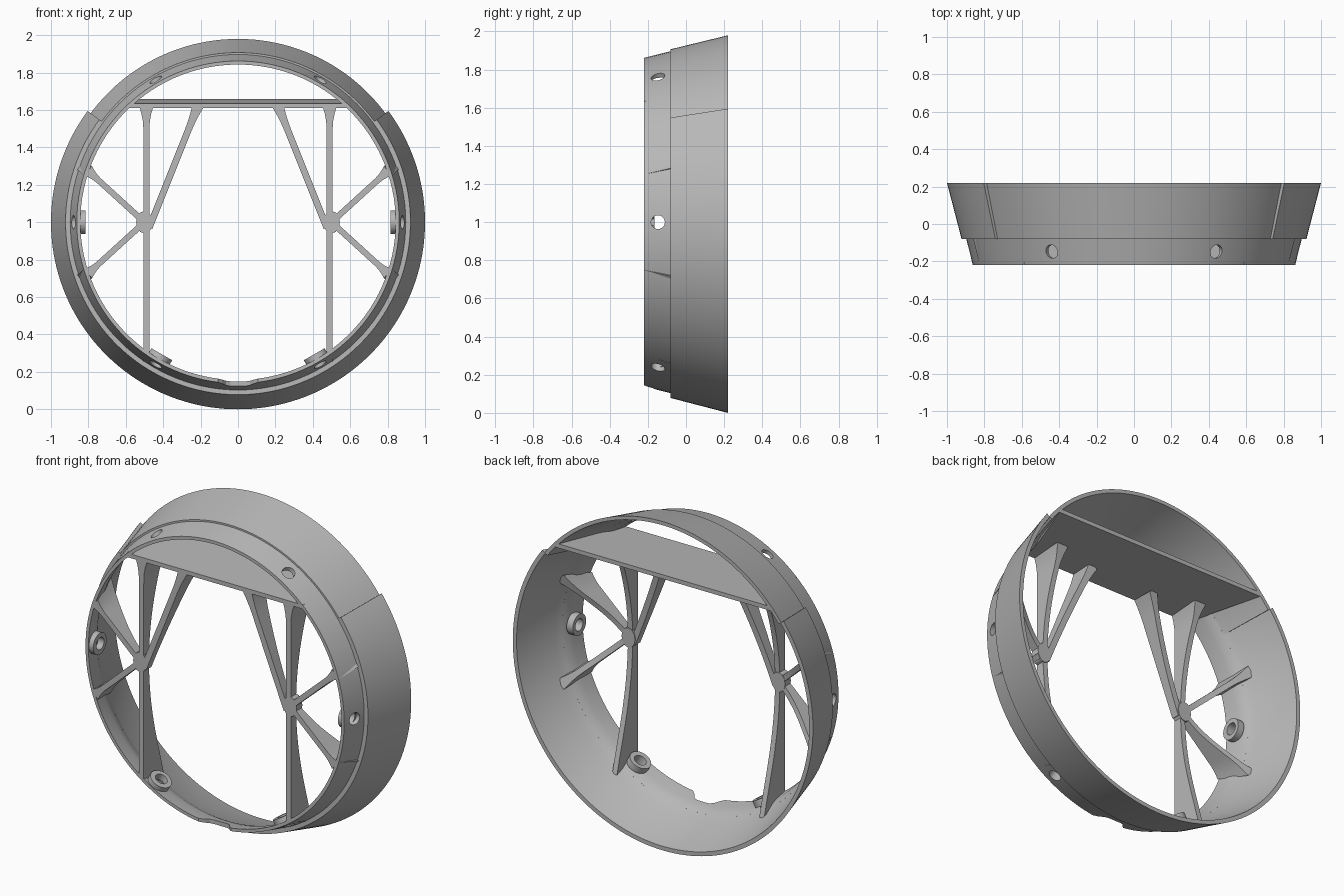
import bpy, bmesh
from math import cos, sin, radians, pi, sqrt
from mathutils import Vector, Matrix

cube = bpy.data.objects.get("Cube")
if cube:
    bpy.data.objects.remove(cube)

grey = bpy.data.materials.new("plain grey")
grey.use_nodes = True
grey.diffuse_color = (0.48, 0.48, 0.48, 1)
grey.node_tree.nodes["Principled BSDF"].inputs["Base Color"].default_value = (0.48, 0.48, 0.48, 1)

CENTRE = Vector((0, 0, 1))
FRONT, STEP_Y, BACK = -0.22, -0.08, 0.22


def finish(name, bm, smooth=True):
    """Turn a bmesh into a named, shaded object."""
    bmesh.ops.recalc_face_normals(bm, faces=bm.faces)
    mesh = bpy.data.meshes.new(name)
    bm.to_mesh(mesh)
    bm.free()
    mesh.materials.append(grey)
    obj = bpy.data.objects.new(name, mesh)
    bpy.context.collection.objects.link(obj)
    if smooth:
        select(obj)
        bpy.ops.object.shade_smooth_by_angle(angle=radians(25))
    return obj


def select(obj):
    bpy.ops.object.select_all(action='DESELECT')
    obj.select_set(True)
    bpy.context.view_layer.objects.active = obj


def sweep(name, profile, start=0, end=360, steps=120):
    """Sweep a closed (radius, y) profile round the y axis."""
    full = end - start == 360
    bm = bmesh.new()
    rings = []
    for i in range(steps if full else steps + 1):
        a = radians(start + (end - start) * i / steps)
        rings.append([bm.verts.new((r * cos(a), y, 1 + r * sin(a))) for r, y in profile])
    bridge(bm, rings, full)
    return finish(name, bm)


def bridge(bm, rings, closed=False):
    n = len(rings[0])
    pairs = list(zip(rings, rings[1:]))
    if closed:
        pairs.append((rings[-1], rings[0]))
    for p, q in pairs:
        for j in range(n):
            k = (j + 1) % n
            bm.faces.new((p[j], p[k], q[k], q[j]))
    if not closed:
        bm.faces.new(rings[0])
        bm.faces.new(rings[-1])


def radial_cylinder(bm, angle, y, radius, inner, outer):
    a = radians(angle)
    d = Vector((cos(a), 0, sin(a)))
    place = CENTRE + d * (inner + outer) / 2 + Vector((0, y, 0))
    bmesh.ops.create_cone(bm, cap_ends=True, segments=32, radius1=radius, radius2=radius,
                          depth=outer - inner,
                          matrix=Matrix.Translation(place) @ d.to_track_quat('Z', 'Y').to_matrix().to_4x4())


def prism(bm, outline, low, high):
    """Closed prism over an (x, y) outline; low and high give z from y."""
    bridge(bm, [[bm.verts.new((x, y, f(y))) for x, y in outline] for f in (low, high)])


def cut(obj, cutter):
    mod = obj.modifiers.new("cut", 'BOOLEAN')
    mod.operation, mod.solver, mod.object = 'DIFFERENCE', 'EXACT', cutter
    select(obj)
    bpy.ops.object.modifier_apply(modifier=mod.name)


# Front collar and the two stepped shells behind it
collar = sweep("front_collar", [(0.862, FRONT), (0.897, STEP_Y), (0.88, STEP_Y),
                                (0.866, -0.105), (0.855, -0.14), (0.843, FRONT)])
sweep("lower_shell", [(0.922, STEP_Y), (1.0, BACK), (0.975, BACK), (0.903, -0.04), (0.88, STEP_Y)],
      143.5, 396.5)
sweep("upper_shell", [(0.907, STEP_Y), (0.98, BACK), (0.958, BACK), (0.893, -0.04), (0.88, STEP_Y)],
      36.5, 143.5, 60)

# Screw bosses inside the collar
bm = bmesh.new()
for angle in (0, 180, 240, 300):
    radial_cylinder(bm, angle, -0.15, 0.064, 0.815, 0.856)
bosses = finish("screw_bosses", bm)

# Six screw holes
bm = bmesh.new()
for angle in range(0, 360, 60):
    radial_cylinder(bm, angle, -0.147, 0.036, 0.76, 0.96)
holes = finish("hole_cutter", bm, False)

# Rounded notch in the bottom of the front edge
half = [(0.13, -0.3), (0.11, -0.222), (0.085, -0.2), (0.065, -0.172), (0.04, -0.16)]
bm = bmesh.new()
prism(bm, half + [(-x, y) for x, y in reversed(half)], lambda y: 0.02, lambda y: 0.4)
notch = finish("notch_cutter", bm, False)

cut(collar, holes)
cut(collar, notch)
cut(bosses, holes)
for cutter in (holes, notch):
    bpy.data.objects.remove(cutter)

# Shelf across the top, rising slightly to the back
half = [(0.585, FRONT), (0.612, STEP_Y), (0.715, BACK)]
bm = bmesh.new()
prism(bm, half + [(-x, y) for x, y in reversed(half)],
      lambda y: 1.61 + (y - FRONT) * 0.057, lambda y: 1.635 + (y - FRONT) * 0.057)
finish("shelf", bm, False)


def strut(bm, start, end, width, flare, depth, lean):
    """Fin that deepens and flares away from the hub; lean follows the wall."""
    p, q = Vector((start[0], 0, start[1])), Vector((end[0], 0, end[1]))
    along = (q - p).normalized()
    side = Vector((along.z, 0, -along.x))
    rings = []
    for i in range(17):
        t = i / 16
        w = width / 2 + flare * max(0, (t - 0.8) / 0.2) ** 2
        d = 0.05 + (depth - 0.05) * t ** 2
        front = p.lerp(q, t) + Vector((0, FRONT, 0))
        back = front + Vector((0, d, 0)) + along * lean * t ** 6
        rings.append([bm.verts.new(v) for v in
                      (front - side * w, front + side * w, back + side * w, back - side * w)])
    bridge(bm, rings)


# Branching struts on one side, mirrored to the other
bm = bmesh.new()
strut(bm, (0.49, 1.0), (0.49, 1.62), 0.032, 0.022, 0.2, 0.0)
strut(bm, (0.49, 1.0), (0.49, 0.305), 0.032, 0.0, 0.2, 0.07)
strut(bm, (0.475, 0.97), (0.215, 1.62), 0.036, 0.012, 0.13, 0.0)
for s in (1, -1):
    strut(bm, (0.5, 1.0), (0.802, 1 + s * 0.275), 0.032, 0.017, 0.2, 0.068)
# Hub
hub = [bm.verts.new((0.5 + 0.045 * cos(i * pi / 6), FRONT, 1 + 0.06 * sin(i * pi / 6))) for i in range(12)]
rear = [bm.verts.new(v.co + Vector((0, 0.055, 0))) for v in hub]
bridge(bm, [hub, rear])
struts = finish("side_struts", bm)
mirror = struts.modifiers.new("mirror", 'MIRROR')
mirror.use_mirror_merge = False
